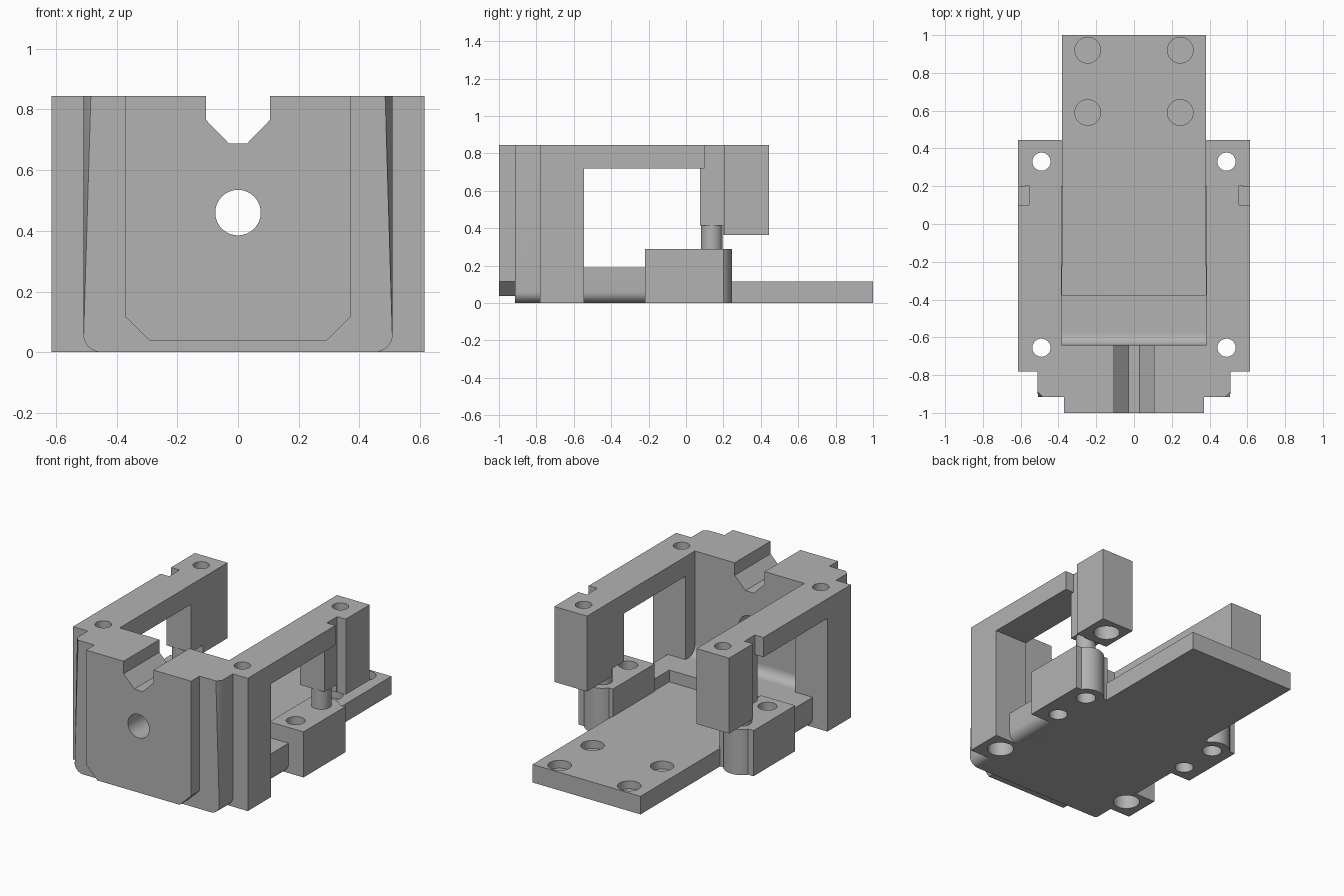
import bpy, bmesh, math
from mathutils import Vector

cube = bpy.data.objects.get("Cube")
if cube:
    bpy.data.objects.remove(cube, do_unlink=True)

grey = bpy.data.materials.new("plain_grey")
grey.use_nodes = True
colour = (0.45, 0.45, 0.45, 1)
grey.diffuse_color = colour
grey.node_tree.nodes["Principled BSDF"].inputs["Base Color"].default_value = colour


def finish(name, bm):
    bmesh.ops.recalc_face_normals(bm, faces=bm.faces)
    mesh = bpy.data.meshes.new(name)
    bm.to_mesh(mesh)
    bm.free()
    mesh.materials.append(grey)
    ob = bpy.data.objects.new(name, mesh)
    bpy.context.collection.objects.link(ob)
    return ob


def prism(name, pts, axis, a, b, chamfer=None):
    """Extrude a 2D outline along an axis (x: yz outline, y: xz outline, z: xy outline)."""
    bm = bmesh.new()
    place = {"x": lambda p: (a, p[0], p[1]), "y": lambda p: (p[0], a, p[1]),
             "z": lambda p: (p[0], p[1], a)}[axis]
    face = bm.faces.new([bm.verts.new(place(p)) for p in pts])
    step = Vector([(b - a) if k == axis else 0 for k in "xyz"])
    new = bmesh.ops.extrude_face_region(bm, geom=[face])["geom"]
    bmesh.ops.translate(bm, verts=[v for v in new if isinstance(v, bmesh.types.BMVert)], vec=step)
    if chamfer:
        test, size = chamfer
        bmesh.ops.recalc_face_normals(bm, faces=bm.faces)
        edges = [e for e in bm.edges if all(test(v.co) for v in e.verts)]
        bmesh.ops.bevel(bm, geom=edges, offset=size, segments=1, affect="EDGES")
    return finish(name, bm)


def box(name, x, y, z):
    return prism(name, [(x[0], y[0]), (x[1], y[0]), (x[1], y[1]), (x[0], y[1])], "z", *z)


def cylinder(name, x, y, r, z0, z1, sides=48):
    ring = [(x + r * math.cos(math.tau * i / sides), y + r * math.sin(math.tau * i / sides))
            for i in range(sides)]
    return prism(name, ring, "z", z0, z1)


def arc(cx, cz, r, start, end, n=8):
    angles = [math.radians(start + (end - start) * i / n) for i in range(n + 1)]
    return [(cx + r * math.cos(t), cz + r * math.sin(t)) for t in angles]


def cut(ob, cutters):
    """Subtract cutters from a part, leaving the cutters for reuse."""
    bpy.context.view_layer.objects.active = ob
    for c in cutters:
        mod = ob.modifiers.new("cut", "BOOLEAN")
        mod.operation, mod.solver, mod.object = "DIFFERENCE", "EXACT", c
        bpy.ops.object.modifier_apply(modifier=mod.name)


parts, helpers = [], []


def add(ob, cutters=()):
    cut(ob, cutters)
    parts.append(ob)


def helper(ob):
    ob.hide_render = True
    helpers.append(ob)
    return ob


TOP, SLAB, FLOOR, BLOCK = 0.845, 0.19, 0.115, 0.29
HOLE_X, PIN_Y = 0.49, 0.138
vee = [(0.105, TOP), (0.105, 0.765), (0.03, 0.688), (-0.03, 0.688), (-0.105, 0.765), (-0.105, TOP)]
round_left = arc(-0.45, 0.06, 0.06, 180, 270)
round_right = arc(0.45, 0.06, 0.06, 270, 360)

# Cutters shared by several parts
bore = helper(prism("bore_cutter", arc(0, 0.46, 0.075, 0, 352.5, 47), "y", -1.2, -0.4))
post_holes = []
for s in (1, -1):
    post_holes += [helper(cylinder("post_hole_cutter", s * HOLE_X, -0.655, 0.048, -0.2, 1)),
                   helper(cylinder("post_recess_cutter", s * HOLE_X, -0.655, 0.078, -0.2, 0.3))]

# Front panel and the wider wall behind it
panel = [(-0.29, 0.037), (0.29, 0.037), (0.37, 0.115), (0.37, TOP)] + vee + [(-0.37, TOP), (-0.37, 0.115)]
add(prism("front_panel", panel, "y", -1, -0.915), [bore])
wall = round_left + round_right + [(0.51, TOP)] + vee + [(-0.51, TOP)]
add(prism("front_wall", wall, "y", -0.915, -0.64,
          (lambda c: c.y < -0.9 and abs(c.x) > 0.505 and c.z > 0.05, 0.025)), [bore] + post_holes)

# Raised slab, fillet against the wall, floor plate
slab = round_left + round_right + [(0.51, SLAB), (-0.51, SLAB)]
add(prism("base_slab", slab, "y", -0.64, -0.375), post_holes)
add(prism("wall_fillet", [(-0.64, SLAB)] + arc(-0.58, SLAB + 0.06, 0.06, 180, 270), "x", -0.385, 0.385))
plate_holes = [helper(cylinder("plate_hole_cutter", x, y, 0.068, FLOOR - 0.05, 0.3))
               for x in (-0.245, 0.245) for y in (0.59, 0.92)]
add(box("floor_plate", (-0.38, 0.38), (-0.375, 1), (0, FLOOR)), plate_holes)

# Side structures, one per side
arm = [(-0.78, 0), (-0.545, 0), (-0.545, 0.72), (0.2, 0.72), (0.2, 0.365),
       (0.445, 0.365), (0.445, TOP), (-0.78, TOP)]
for s, side in ((1, "left"), (-1, "right")):
    # Post, top bar and hanging rear block
    notch = helper(box("notch_cutter", (s * 0.555, s * 0.8), (0.1, 0.205), (0.3, 1)))
    rear = [helper(cylinder("rear_hole_cutter", s * HOLE_X, 0.33, 0.048, 0, 1)),
            helper(cylinder("rear_recess_cutter", s * HOLE_X, 0.33, 0.078, 0, 0.55))]
    add(prism(side + "_arm", arm, "x", s * 0.385, s * 0.615), [notch] + post_holes + rear)
    add(box(side + "_hanger", (s * 0.385, s * 0.555), (0.075, 0.2), (0.415, 0.73)))

    # Low rail with rounded lower edge
    rail = [(0.38, 0)] + round_right + [(0.51, SLAB), (0.38, SLAB)]
    add(prism(side + "_rail", [(s * x, z) for x, z in rail], "y", -0.375, -0.22))

    # Lower block with rounded boss and guide pin
    through = helper(cylinder("block_hole_cutter", s * HOLE_X, -0.12, 0.055, -0.2, 0.5))
    socket = helper(cylinder("pin_socket_cutter", s * HOLE_X, PIN_Y, 0.058, -0.2, 0.15))
    add(box(side + "_lower_block", (s * 0.375, s * 0.615), (-0.22, 0.2), (0, BLOCK)), [through, socket])
    add(cylinder(side + "_boss", s * HOLE_X, PIN_Y, 0.107, 0, BLOCK), [socket])
    add(cylinder(side + "_guide_pin", s * HOLE_X, PIN_Y, 0.058, 0.2, 0.42))

for h in helpers:
    bpy.data.objects.remove(h, do_unlink=True)

bpy.ops.object.select_all(action="DESELECT")
for p in parts:
    p.select_set(True)
bpy.context.view_layer.objects.active = parts[0]
bpy.ops.object.shade_smooth_by_angle(angle=math.radians(30))
